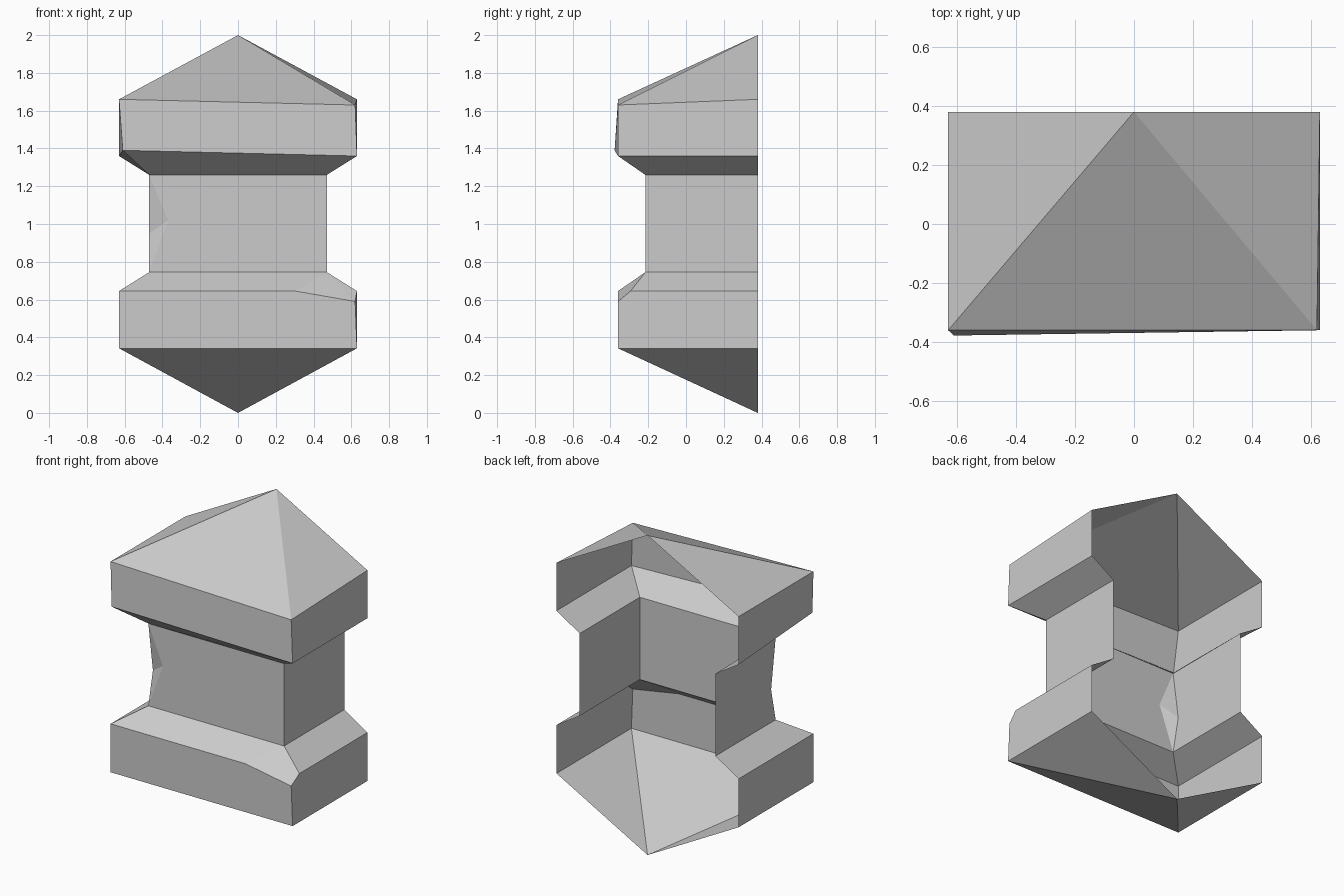
import bpy
import bmesh
from mathutils import Vector

cube = bpy.data.objects.get("Cube")
if cube:
    bpy.data.objects.remove(cube, do_unlink=True)

stone = bpy.data.materials.new("grey_stone")
grey = (0.6, 0.6, 0.6, 1)
stone.diffuse_color = grey
stone.use_nodes = True
stone.node_tree.nodes["Principled BSDF"].inputs["Base Color"].default_value = grey

BACK, WIDE, NARROW = 0.38, 0.63, 0.47
bm = bmesh.new()


def ring(half_width, front, z):
    """Back-left, front-left, front-right and back-right points of one level."""
    return [bm.verts.new(p) for p in (
        (-half_width, BACK, z), (-half_width, front, z),
        (half_width, front, z), (half_width, BACK, z))]


def wall(lower, upper):
    """Three open-backed faces between two levels."""
    return [bm.faces.new((lower[i], lower[i + 1], upper[i + 1], upper[i]))
            for i in range(3)]


def cap(loop, tip, up):
    """Half pyramid closing the pillar above or below."""
    for a, b in zip(loop, loop[1:]):
        bm.faces.new((a, b, tip) if up else (b, a, tip))


def split_edge(a, b, factor):
    return bmesh.utils.edge_split(bm.edges.get((a, b)), a, factor)[1]


def cut_face(a, b):
    face = next(f for f in a.link_faces if f in b.link_faces)
    bmesh.utils.face_split(face, a, b)


# Levels from the base to the eaves
base_low = ring(WIDE, -0.36, 0.342)
base_top = ring(WIDE, -0.36, 0.645)
neck_low = ring(NARROW, -0.215, 0.745)
neck_top = ring(NARROW, -0.215, 1.26)
head_low = ring(WIDE, -0.36, 1.36)
head_top = ring(WIDE, -0.36, 1.66)

wall(base_low, base_top)
wall(base_top, neck_low)
neck = wall(neck_low, neck_top)
wall(neck_top, head_low)
wall(head_low, head_top)
cap(base_low, bm.verts.new((0, BACK, 0)), False)
cap(head_top, bm.verts.new((0, BACK, 2)), True)

# Uneven corners of the head
head_low[1].co = (-0.61, -0.378, 1.39)
head_top[2].co = (0.62, -0.36, 1.63)

# Chipped corner on the base
front_chip = split_edge(base_top[2], base_top[1], 0.26)
side_chip = split_edge(base_top[2], base_top[3], 0.09)
base_top[2].co = (0.62, -0.36, 0.59)
cut_face(neck_low[2], front_chip)
cut_face(neck_low[2], side_chip)

# Dent in the neck edge
notch = split_edge(neck_low[1], neck_top[1], 0.4)
notch.co = (-NARROW, -0.17, 0.95)
dent = bmesh.ops.poke(bm, faces=[neck[1]])["verts"][0]
dent.co = Vector((-0.37, -0.215, 1.02))

mesh = bpy.data.meshes.new("half_pillar")
bm.to_mesh(mesh)
bm.free()
mesh.materials.append(stone)
pillar = bpy.data.objects.new("half_pillar", mesh)
bpy.context.collection.objects.link(pillar)
